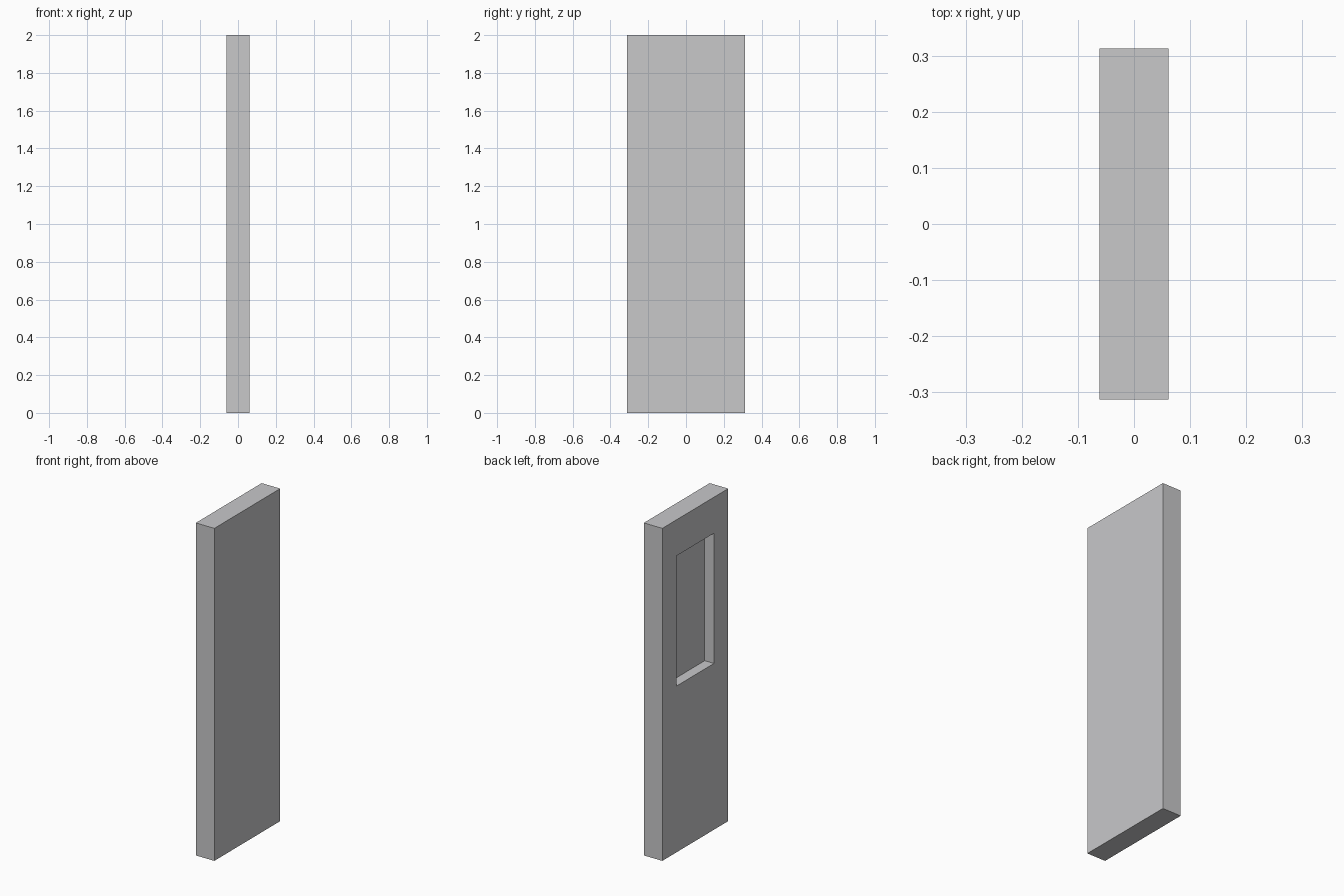
import bpy
import bmesh
from mathutils import Matrix, Vector

default = bpy.data.objects.get("Cube")
if default:
    bpy.data.objects.remove(default, do_unlink=True)

WIDTH, DEPTH, HEIGHT = 0.123, 0.626, 2.0
HALF_OPENING, OPENING_BOTTOM, OPENING_TOP = 0.178, 1.0, 1.783

# Plain grey finish
grey = bpy.data.materials.new("plain grey")
grey.use_nodes = True
colour = (0.58, 0.58, 0.59, 1.0)
grey.diffuse_color = colour
grey.node_tree.nodes["Principled BSDF"].inputs["Base Color"].default_value = colour

# Upright slab standing on the ground
bm = bmesh.new()
bmesh.ops.create_cube(bm, size=1.0, matrix=Matrix.Translation((0, 0, HEIGHT / 2))
                      @ Matrix.Diagonal((WIDTH, DEPTH, HEIGHT, 1)))

# Recessed panel in the upper half of the -x side, sunk to mid thickness
panel = min(bm.faces, key=lambda f: f.calc_center_median().x)
bmesh.ops.inset_individual(bm, faces=[panel], thickness=0.1)
for v in panel.verts:
    v.co.y = HALF_OPENING if v.co.y > 0 else -HALF_OPENING
    v.co.z = OPENING_TOP if v.co.z > HEIGHT / 2 else OPENING_BOTTOM
panel = bmesh.ops.extrude_discrete_faces(bm, faces=[panel])["faces"][0]
bmesh.ops.translate(bm, verts=panel.verts, vec=Vector((WIDTH / 2, 0, 0)))
bmesh.ops.recalc_face_normals(bm, faces=bm.faces)

mesh = bpy.data.meshes.new("door_panel")
bm.to_mesh(mesh)
bm.free()
mesh.materials.append(grey)
door = bpy.data.objects.new("door_panel", mesh)
bpy.context.collection.objects.link(door)
